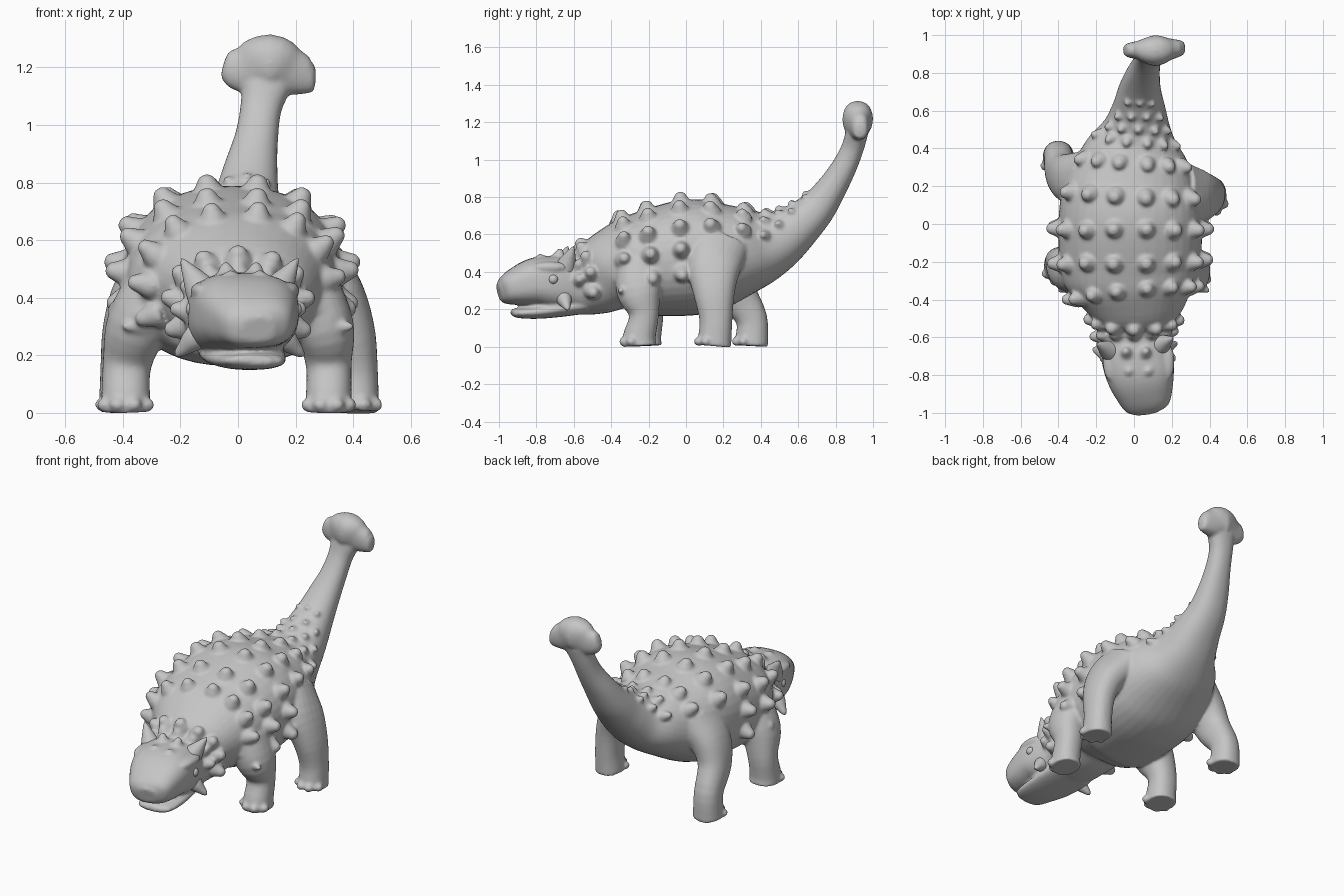
import bpy, bmesh, math
from mathutils import Vector, Matrix

cube = bpy.data.objects.get("Cube")
if cube:
    bpy.data.objects.remove(cube)

hide = bpy.data.materials.new("stone grey")
hide.use_nodes = True
GREY = (0.56, 0.56, 0.56, 1)
hide.diffuse_color = GREY
hide.node_tree.nodes["Principled BSDF"].inputs["Base Color"].default_value = GREY


def smooth_path(keys, steps):
    """Catmull-Rom samples through keys of (x, y, z, half width, half height)."""
    k = [Vector(p) for p in keys]
    k = [k[0] * 2 - k[1]] + k + [k[-1] * 2 - k[-2]]
    out = []
    for a, b, c, d in zip(k, k[1:], k[2:], k[3:]):
        for s in range(steps):
            t = s / steps
            out.append((b * 2 + (c - a) * t + (a * 2 - b * 5 + c * 4 - d) * t * t
                        + (b * 3 - a - c * 3 + d) * t ** 3) / 2)
    return out + [k[-2]]


def frames(keys, steps):
    """Centre, side axis, up axis and half sizes along a path."""
    pts = smooth_path(keys, steps)
    centres = [Vector(p[:3]) for p in pts]
    result = []
    for i, p in enumerate(pts):
        t = (centres[min(i + 1, len(pts) - 1)] - centres[max(i - 1, 0)]).normalized()
        ref = Vector((1, 0, 0)) if abs(t.x) < 0.8 else Vector((0, 0, 1))
        side = (ref - t * ref.dot(t)).normalized()
        result.append((centres[i], side, side.cross(t), max(p[3], 0.002), max(p[4], 0.002)))
    return result


def on_ring(frame, angle, power=0.9):
    c, side, up, w, h = frame
    s, k = math.sin(angle), math.cos(angle)
    return (c + side * w * math.copysign(abs(s) ** power, s)
            + up * h * math.copysign(abs(k) ** power, k))


def loft(bm, keys, steps=4, sides=24, power=0.9):
    rings = [[bm.verts.new(on_ring(f, math.tau * i / sides, power)) for i in range(sides)]
             for f in frames(keys, steps)]
    for r, q in zip(rings, rings[1:]):
        for i in range(sides):
            j = (i + 1) % sides
            bm.faces.new((r[i], r[j], q[j], q[i]))
    bm.faces.new(rings[0])
    bm.faces.new(rings[-1])


def ball(bm, centre, size):
    m = Matrix.Translation(centre) @ Matrix.Diagonal((*size, 1))
    bmesh.ops.create_uvsphere(bm, u_segments=20, v_segments=12, radius=1, matrix=m)


def spike(bm, base, tip, radius, blunt):
    """Flared stud or horn, sunk a little into the skin."""
    base, tip = Vector(base), Vector(tip)
    shape = ((-0.4, 1.25), (0, 1.1), (0.45, 0.55 + blunt * 0.3), (0.85, blunt * 0.65), (1, 0.05))
    loft(bm, [(*base.lerp(tip, t), radius * r, radius * r) for t, r in shape], 3, 14, 1)


def finish(name, bm, voxel):
    """Fuse overlapping volumes into one soft skin."""
    bmesh.ops.recalc_face_normals(bm, faces=bm.faces)
    mesh = bpy.data.meshes.new(name)
    bm.to_mesh(mesh)
    bm.free()
    ob = bpy.data.objects.new(name, mesh)
    bpy.context.collection.objects.link(ob)
    mesh.materials.append(hide)
    rm = ob.modifiers.new("fuse", 'REMESH')
    rm.mode, rm.voxel_size, rm.use_smooth_shade = 'VOXEL', voxel, True
    sm = ob.modifiers.new("soften", 'SMOOTH')
    sm.factor, sm.iterations = 0.5, 6


# Boxy skull with beak
body = bmesh.new()
loft(body, [(.07, -1, .29, .06, .045), (.065, -.97, .298, .115, .074), (.055, -.9, .322, .15, .105),
            (.035, -.8, .345, .18, .133), (.015, -.7, .342, .188, .145), (0, -.6, .335, .18, .145)],
     5, 40, .75)

# Neck, trunk and tail in one sweep
SPINE = [(.01, -.68, .335, .18, .145), (0, -.57, .33, .185, .16),
         (0, -.48, .355, .22, .187), (0, -.4, .4, .285, .222), (-.01, -.3, .43, .35, .262),
         (-.02, -.2, .445, .375, .285), (-.02, 0, .475, .38, .31), (-.02, .15, .49, .365, .295),
         (-.01, .28, .51, .325, .25), (0, .4, .535, .26, .203), (.015, .5, .575, .185, .16),
         (.025, .6, .645, .145, .125), (.03, .7, .74, .115, .1), (.045, .78, .85, .093, .08),
         (.065, .845, .96, .075, .067), (.08, .89, 1.06, .072, .06), (.1, .915, 1.15, .09, .06)]
loft(body, SPINE, 5, 40)

# Lower jaw
loft(body, [(.06, -.93, .187, .06, .014), (.055, -.9, .18, .1, .026), (.045, -.8, .185, .125, .036),
            (.02, -.68, .2, .145, .042), (0, -.55, .22, .145, .045)])

# Tail club: half width runs up, half height runs back
loft(body, [(-.052, .92, 1.205, .025, .015), (-.038, .92, 1.202, .056, .035), (.02, .92, 1.195, .085, .05),
            (.11, .918, 1.215, .1, .082), (.18, .925, 1.187, .085, .06), (.24, .93, 1.17, .064, .044),
            (.262, .93, 1.17, .046, .034), (.27, .93, 1.17, .02, .015)])

# Legs with toes: path from hip or shoulder down to the foot
LEGS = [
    [(.24, -.25, .42, .12, .13), (.3, -.25, .29, .105, .12), (.315, -.225, .17, .08, .08),
     (.315, -.25, .05, .08, .088), (.315, -.25, .004, .084, .092)],
    [(-.27, -.24, .42, .13, .13), (-.35, -.23, .3, .11, .12), (-.385, -.2, .17, .085, .08),
     (-.39, -.22, .05, .085, .088), (-.39, -.22, .004, .088, .092)],
    [(.24, .19, .55, .1, .15), (.33, .15, .43, .1, .145), (.39, .15, .29, .085, .112),
     (.41, .16, .14, .076, .088), (.41, .15, .004, .08, .092)],
    [(-.24, .24, .54, .11, .15), (-.335, .24, .42, .1, .135), (-.385, .27, .29, .085, .11),
     (-.4, .35, .15, .078, .085), (-.4, .35, .004, .084, .09)],
]
for path in LEGS:
    loft(body, path)
    x, y, z, w, h = path[-1]
    for a in (-60, -20, 20, 60):
        a = math.radians(a)
        ball(body, (x + w * .95 * math.sin(a), y - h * .95 * math.cos(a), .028), (.028, .026, .024))

# Armour studs: rows of (y, lean of the row along the back, angles, radius, height)
ROWS = [(-.585, .03, (0, 28, 56, 82), .038, .036), (-.5, .05, (0, 26, 52, 78, 104), .042, .038),
        (-.36, .065, (11, 34, 58, 82, 104), .042, .042), (-.2, .04, (11, 35, 61, 83, 103), .046, .044),
        (-.025, .03, (11, 35, 61, 83, 103), .046, .044), (.16, .02, (11, 35, 61), .046, .042),
        (.33, .03, (13, 38, 64), .04, .034), (.455, .05, (15, 45, 75), .028, .026),
        (.52, .06, (0, 32, 64), .025, .02), (.575, .07, (16, 50), .023, .018),
        (.635, .08, (0, 32), .02, .013)]
track = frames(SPINE, 20)
for y, lean, angles, radius, height in ROWS:
    for a in sorted({s * k for k in angles for s in (-1, 1)}):
        a = math.radians(a)
        ring = min(track, key=lambda f: abs(f[0].y - y - lean * math.cos(a)))
        c, side, up, w, h = ring
        base = on_ring(ring, a)
        out = (side * math.sin(a) / w + up * math.cos(a) / h).normalized()
        spike(body, base, base + out * (height * (1 + .45 * math.sin(a) ** 2) + .006), radius, .8)

# Crown bumps, shoulder studs, brows and nostrils
for s in (-1, 1):
    spike(body, (.01 + s * .05, -.68, .48), (.01 + s * .055, -.67, .525), .034, .7)
    spike(body, (.025 + s * .05, -.78, .475), (.025 + s * .05, -.785, .495), .03, .7)
    spike(body, (s * .34, -.33, .3), (s * .405, -.36, .3), .03, .6)
    ball(body, (.025 + s * .15, -.73, .425), (.04, .1, .03))
    ball(body, (.06 + s * .07, -.94, .365), (.02, .02, .014))
finish("body", body, 0.009)

# Horns behind the eyes and on the cheeks
horns = bmesh.new()
for s, x, lag in ((-1, -.01, 0), (1, .02, .03)):
    spike(horns, (x + s * .12, -.67 + lag, .43), (x + s * .19, -.63 + lag, .54), .052, .4)
    spike(horns, (x + s * .15, -.68 + lag, .25), (x + s * .21, -.66 + lag, .195), .038, .6)
finish("head_horns", horns, 0.007)

# Eyes
eyes = bmesh.new()
for s in (-1, 1):
    ball(eyes, (.02 + s * .18, -.71, .36), (.022, .026, .026))
finish("eyes", eyes, 0.005)
